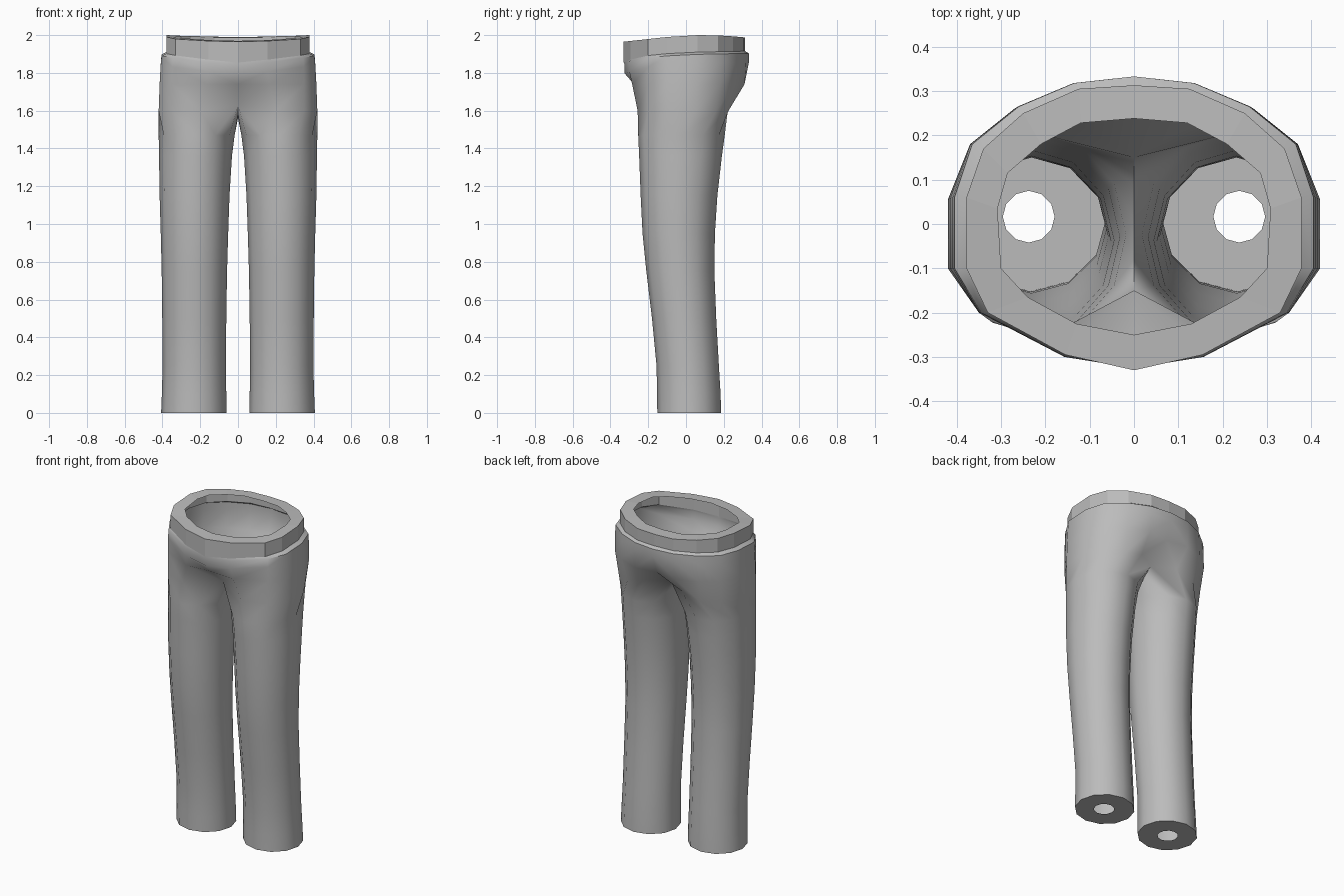
import bpy, bmesh, math

if "Cube" in bpy.data.objects:
    bpy.data.objects.remove(bpy.data.objects["Cube"])

fabric = bpy.data.materials.new("grey fabric")
fabric.diffuse_color = (0.5, 0.5, 0.5, 1)
fabric.use_nodes = True
fabric.node_tree.nodes["Principled BSDF"].inputs["Base Color"].default_value = fabric.diffuse_color


def lerp_table(t, table):
    """Piecewise linear lookup in rows of (t, value)."""
    for (a, va), (b, vb) in zip(table, table[1:]):
        if t <= b:
            return va + (vb - va) * max(0, (t - a) / (b - a))
    return table[-1][1]


def add_ring(bm, points):
    return [bm.verts.new(p) for p in points]


def bridge(bm, a, b, closed=True):
    n = len(a)
    for i in range(n if closed else n - 1):
        j = (i + 1) % n
        bm.faces.new((a[i], a[j], b[j], b[i]))


def finish(bm, name, smooth):
    """Mirror the right half, weld the centre seam and make the object."""
    geom = bm.verts[:] + bm.edges[:] + bm.faces[:]
    copy = bmesh.ops.duplicate(bm, geom=geom)["geom"]
    verts = [g for g in copy if isinstance(g, bmesh.types.BMVert)]
    for v in verts:
        v.co.x = -v.co.x
    bmesh.ops.reverse_faces(bm, faces=[g for g in copy if isinstance(g, bmesh.types.BMFace)])
    bmesh.ops.remove_doubles(bm, verts=bm.verts[:], dist=0.0005)
    bmesh.ops.recalc_face_normals(bm, faces=bm.faces[:])
    mesh = bpy.data.meshes.new(name)
    bm.to_mesh(mesh)
    bm.free()
    mesh.materials.append(fabric)
    obj = bpy.data.objects.new(name, mesh)
    bpy.context.collection.objects.link(obj)
    if smooth:
        bpy.context.view_layer.objects.active = obj
        obj.select_set(True)
        bpy.ops.object.shade_smooth_by_angle(angle=math.radians(50))
        obj.select_set(False)


# Half outlines, from back centre round the side to front centre
band = [(0, .313), (.125, .305), (.25, .25), (.34, .17), (.378, .06),
        (.378, -.1), (.33, -.2), (.155, -.295), (0, -.33)]
rim = [(0, .238), (.12, .228), (.21, .18), (.285, .115), (.308, .035),
       (.3, -.1), (.24, -.165), (.13, -.225), (0, -.25)]
waist = [(0, .333), (.135, .318), (.26, .265), (.365, .18), (.405, .06),
         (.405, -.1), (.345, -.2), (.155, -.3), (0, -.325)]
hips = [(0, .29), (.14, .31), (.27, .26), (.37, .18), (.415, .058),
        (.415, -.1), (.35, -.2), (.165, -.285), (0, -.275)]
top_z = [(-.33, 1.965), (-.1, 1.99), (.05, 2.0), (.2, 1.998), (.31, 1.988)]
low_z = [(-.33, 1.855), (-.29, 1.872), (-.2, 1.892), (-.1, 1.902), (.06, 1.91), (.31, 1.915)]

# Waistband: outer wall and inward top rim
bm = bmesh.new()
outer_low = add_ring(bm, [(x, y, lerp_table(y, low_z)) for x, y in band])
outer_top = add_ring(bm, [(x, y, lerp_table(y, top_z)) for x, y in band])
inner_top = add_ring(bm, [(x, y, lerp_table(y, top_z) - .004) for x, y in rim])
bridge(bm, outer_low, outer_top, False)
bridge(bm, outer_top, inner_top, False)
finish(bm, "waistband", False)

# Trouser body: waist step, hips, crotch and legs
bm = bmesh.new()
step = add_ring(bm, [(x, y, lerp_table(y, low_z)) for x, y in band])
waist_ring = add_ring(bm, [(x, y, lerp_table(y, low_z) - .012) for x, y in waist])
waist_low = add_ring(bm, [(x * 1.01, y, lerp_table(y, low_z) - .06) for x, y in waist])
hip_ring = add_ring(bm, [(x, y, 1.74) for x, y in hips])
thigh = [(0, .15, 1.63), (.12, .235, 1.63), (.25, .225, 1.6), (.36, .16, 1.6), (.42, .055, 1.6),
         (.42, -.1, 1.6), (.35, -.2, 1.6), (.2, -.256, 1.6), (0, -.15, 1.63),
         (0, -.08, 1.585), (0, .01, 1.56), (0, .09, 1.585)]
thigh[1] = (.13, .225, 1.63)
thigh_ring = add_ring(bm, thigh)
for a, b in ((step, waist_ring), (waist_ring, waist_low), (waist_low, hip_ring),
             (hip_ring, thigh_ring[:9])):
    bridge(bm, a, b, False)

# Leg sections: z, inner x, outer x, front y, back y
sections = [(1.47, .018, .42, -.253, .205), (1.36, .032, .418, -.248, .19),
            (1.15, .045, .415, -.24, .166), (.95, .052, .409, -.23, .153),
            (.75, .058, .404, -.21, .15), (.5, .062, .401, -.18, .16),
            (.25, .064, .399, -.156, .174), (.1, .062, .403, -.153, .183),
            (0, .06, .407, -.152, .186)]
previous = thigh_ring


def leg_points(z, x0, x1, y0, y1):
    cx, cy, rx, ry = (x0 + x1) / 2, (y0 + y1) / 2, (x1 - x0) / 2, (y1 - y0) / 2
    return [(cx + rx * math.cos(math.radians(30 * (4 - i))),
             cy + ry * math.sin(math.radians(30 * (4 - i))), z) for i in range(12)]


for section in sections:
    ring = add_ring(bm, leg_points(*section))
    bridge(bm, previous, ring)
    previous = ring
# Flat sole of each leg with a small round opening
bridge(bm, previous, add_ring(bm, leg_points(0, .179, .296, -.042, .075)))
finish(bm, "trouser_legs", True)
